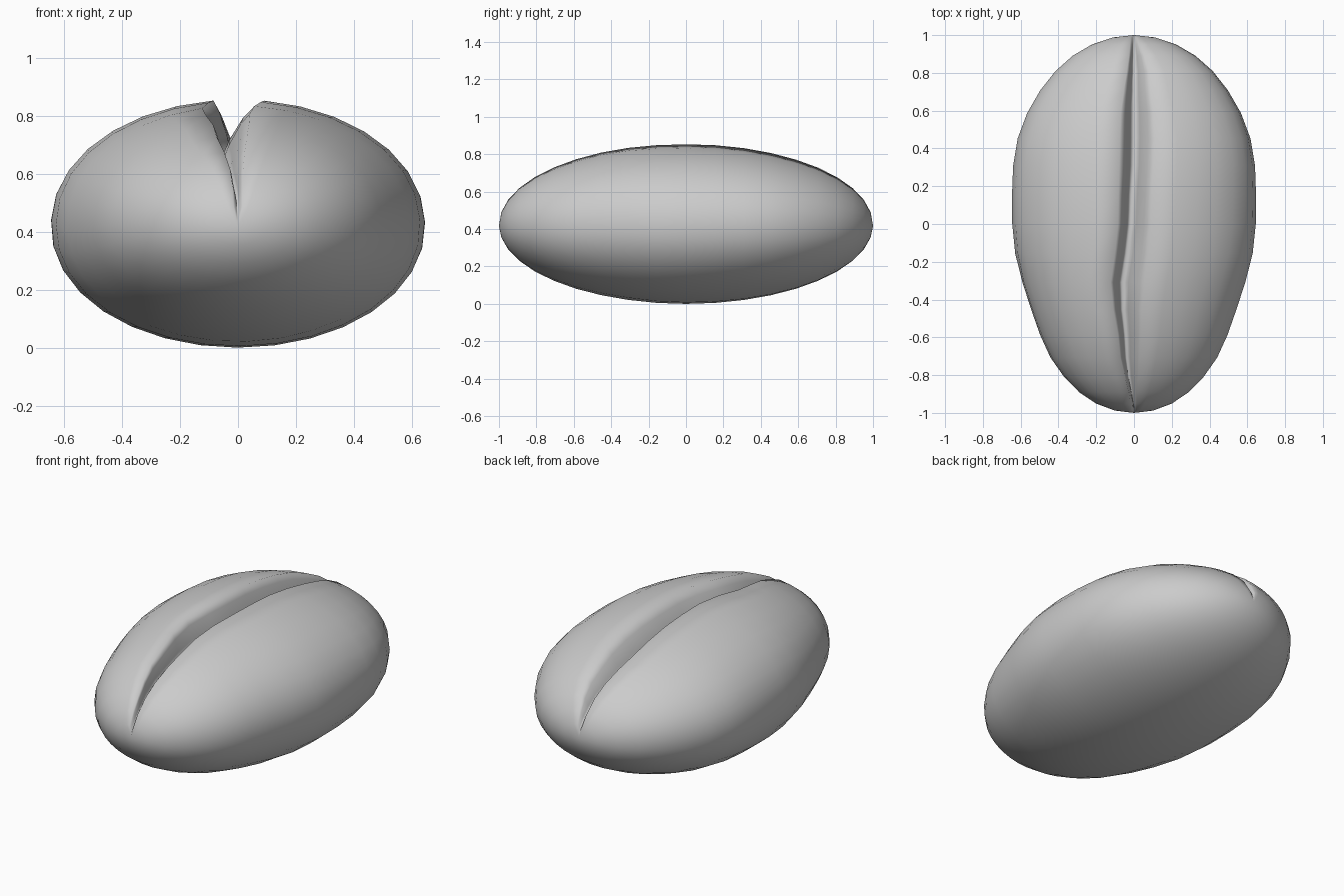
import bpy, bmesh
from math import pi, sin, cos, acos, copysign

if "Cube" in bpy.data.objects:
    bpy.data.objects.remove(bpy.data.objects["Cube"])


def interp(table, y):
    # piecewise smooth lookup along the bean's length
    for (a, va), (b, vb) in zip(table, table[1:]):
        if y <= b:
            u = max(0, (y - a) / (b - a))
            u = u * u * (3 - 2 * u)
            return va + (vb - va) * u
    return table[-1][1]


# width factor, crease ridges and crease floor along y
WIDTH = [(-1, .65), (-.8, .63), (-.5, .61), (0, .645), (.6, .70), (1, .72)]
LEFT = [(-1, -.015), (-.6, -.085), (-.35, -.125), (0, -.085), (.5, -.075), (1, -.02)]
RIGHT = [(-1, .015), (-.5, .04), (0, .09), (.5, .11), (.8, .08), (1, .02)]
FLOOR = [(-1, 0), (-.7, -.04), (-.35, -.065), (0, -.02), (.4, 0), (1, 0)]
RINGS, ARC, MID = 20, 30, 0.425

bm = bmesh.new()
rings = []
for i in range(1, RINGS):
    t = pi * i / RINGS
    y, s = -cos(t), sin(t)
    w = interp(WIDTH, y) * s
    xl, xr, xc = (interp(tab, y) for tab in (LEFT, RIGHT, FLOOR))
    a0, a1 = acos(xr / w), acos(xl / w) - 2 * pi
    pts = []
    # outer shell, from right ridge round the underside to left ridge
    for k in range(ARC + 1):
        a = a0 + (a1 - a0) * k / ARC
        c, d = cos(a), sin(a)
        h = .435 if d > 0 else .422
        pts.append((w * c, MID + h * s * copysign(abs(d) ** .96, d)))
    # crease walls and floor
    zf = MID + .23 * s
    (rx, rz), (lx, lz) = pts[0], pts[-1]
    for u in (.2, .6):
        pts.append((lx + (xc - lx) * (u + .12), lz + (zf - lz) * u))
    pts.append((xc, zf))
    for u in (.6, .2):
        pts.append((rx + (xc - rx) * (u + .12), rz + (zf - rz) * u))
    rings.append([bm.verts.new((x, y, z)) for x, z in pts])

# skin the rings and close both tips
n = len(rings[0])
for r, q in zip(rings, rings[1:]):
    for k in range(n):
        bm.faces.new((r[k], r[(k + 1) % n], q[(k + 1) % n], q[k]))
for r, y in ((rings[0], -1), (rings[-1], 1)):
    tip = bm.verts.new((0, y, MID - .005))
    for k in range(n):
        bm.faces.new((r[k], r[(k + 1) % n], tip))
bmesh.ops.recalc_face_normals(bm, faces=bm.faces)

# bean body
me = bpy.data.meshes.new("bean")
bm.to_mesh(me)
bm.free()
me.shade_smooth()
bean = bpy.data.objects.new("bean", me)
bpy.context.collection.objects.link(bean)
bean.location.z = -min(v.co.z for v in me.vertices)
